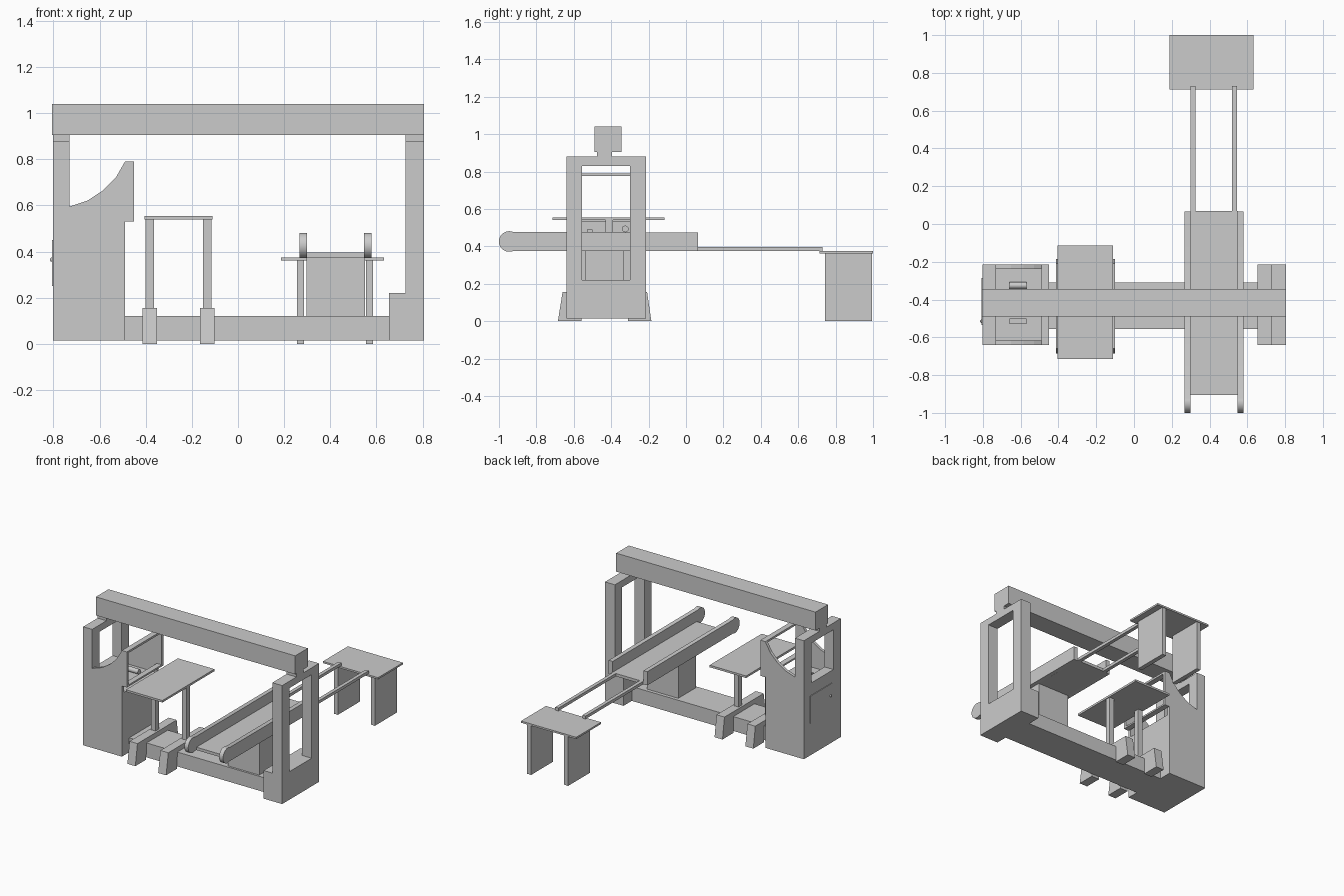
import bpy, bmesh, math
from mathutils import Vector

if "Cube" in bpy.data.objects:
    bpy.data.objects.remove(bpy.data.objects["Cube"])


def finish(name, bm, smooth=False):
    bmesh.ops.recalc_face_normals(bm, faces=bm.faces)
    me = bpy.data.meshes.new(name)
    bm.to_mesh(me)
    bm.free()
    ob = bpy.data.objects.new(name, me)
    bpy.context.collection.objects.link(ob)
    if smooth:
        bpy.context.view_layer.objects.active = ob
        ob.select_set(True)
        bpy.ops.object.shade_smooth_by_angle(angle=math.radians(30))
        ob.select_set(False)
    return ob


def box(name, x, y, z):
    bm = bmesh.new()
    bmesh.ops.create_cube(bm, size=1)
    for v in bm.verts:
        v.co = [(a + b) / 2 + c * (b - a) for (a, b), c in zip((x, y, z), v.co)]
    return finish(name, bm)


def prism(name, pts, axis, lo, hi, smooth=False):
    """Extrude a 2D outline along x (points are y,z) or y (points are x,z)."""
    bm = bmesh.new()
    place = (lambda a, b: (lo, a, b)) if axis == 'x' else (lambda a, b: (a, lo, b))
    face = bm.faces.new([bm.verts.new(place(a, b)) for a, b in pts])
    moved = bmesh.ops.extrude_face_region(bm, geom=[face])['geom']
    step = Vector((hi - lo, 0, 0)) if axis == 'x' else Vector((0, hi - lo, 0))
    bmesh.ops.translate(bm, vec=step,
                        verts=[v for v in moved if isinstance(v, bmesh.types.BMVert)])
    return finish(name, bm, smooth)


def end_frame(name, x, sill):
    """Upright rectangular frame with a window, as two posts and a header."""
    box(name + "_front_post", x, (-0.64, -0.555), (sill, 0.88))
    box(name + "_back_post", x, (-0.30, -0.215), (sill, 0.88))
    box(name + "_header", x, (-0.555, -0.30), (0.83, 0.88))
    box(name + "_beam_spacer", x, (-0.475, -0.395), (0.88, 0.905))


# Overhead and base beams
box("overhead_beam", (-0.805, 0.805), (-0.49, -0.345), (0.905, 1.04))
box("base_beam", (-0.49, 0.655), (-0.555, -0.31), (0.015, 0.12))

# Right end frame on its foot block
end_frame("right_frame", (0.725, 0.805), 0.22)
box("right_foot_block", (0.655, 0.805), (-0.64, -0.215), (0.015, 0.22))

# Left cabinet with window frame above
box("cabinet_body", (-0.802, -0.49), (-0.64, -0.215), (0.015, 0.475))
end_frame("left_frame", (-0.802, -0.73), 0.475)
box("left_window_sill", (-0.802, -0.73), (-0.555, -0.30), (0.475, 0.54))

# Curved side guards, front and back
guard = [(-0.73, 0.475), (-0.49, 0.475), (-0.49, 0.53), (-0.45, 0.53), (-0.45, 0.79),
         (-0.49, 0.79), (-0.53, 0.72), (-0.585, 0.665), (-0.65, 0.622), (-0.73, 0.595)]
for label, lo, hi in (("front", -0.64, -0.618), ("back", -0.237, -0.215)):
    prism(label + "_side_guard", guard, 'y', lo, hi)
for label, z in (("upper", (0.775, 0.79)), ("lower", (0.53, 0.542))):
    box(label + "_guard_bar", (-0.49, -0.45), (-0.618, -0.237), z)

# Cabinet fittings
box("cabinet_door", (-0.807, -0.80), (-0.535, -0.285), (0.25, 0.45))
bm = bmesh.new()
bmesh.ops.create_uvsphere(bm, u_segments=12, v_segments=8, radius=0.009)
bmesh.ops.translate(bm, verts=bm.verts, vec=(-0.806, -0.515, 0.365))
finish("door_knob", bm, True)
box("work_fixture", (-0.66, -0.57), (-0.53, -0.50), (0.475, 0.49))
spindle = [(-0.325 + 0.018 * math.cos(i * math.pi / 8),
            0.493 + 0.018 * math.sin(i * math.pi / 8)) for i in range(16)]
prism("work_spindle", spindle, 'x', -0.66, -0.57, True)

# Side table with legs and splayed brackets straddling the base
box("table_top", (-0.405, -0.11), (-0.715, -0.115), (0.54, 0.555))
bracket = [(-0.685, 0), (-0.66, 0.155), (-0.208, 0.155), (-0.185, 0),
           (-0.31, 0), (-0.31, 0.12), (-0.555, 0.12), (-0.56, 0)]
for label, x in (("left", -0.382), ("right", -0.133)):
    box("table_leg_" + label, (x - 0.018, x + 0.018), (-0.43, -0.39), (0.12, 0.54))
    prism("table_bracket_" + label, bracket, 'x', x - 0.032, x + 0.032)

# Conveyor bed, pedestal and round-nosed side rails
box("conveyor_bed", (0.297, 0.55), (-0.905, 0.068), (0.375, 0.396))
box("conveyor_pedestal", (0.297, 0.55), (-0.54, -0.335), (0.12, 0.375))
rail = [(0.065, 0.375), (0.065, 0.475)]
rail += [(-0.945 + 0.055 * math.cos(math.radians(a)), 0.426 + 0.055 * math.sin(math.radians(a)))
         for a in range(65, 296, 10)]
for label, lo, hi in (("left", 0.267, 0.298), ("right", 0.547, 0.579)):
    prism("conveyor_rail_" + label, rail, 'x', lo, hi, True)

# Outfeed bars and end table
for label, x in (("left", 0.313), ("right", 0.532)):
    box("outfeed_bar_" + label, (x - 0.013, x + 0.013), (0.065, 0.73), (0.375, 0.396))
box("end_table_top", (0.187, 0.632), (0.713, 1.0), (0.362, 0.375))
for label, x in (("left", 0.271), ("right", 0.57)):
    box("end_table_leg_" + label, (x - 0.016, x + 0.016), (0.742, 0.995), (0, 0.362))
